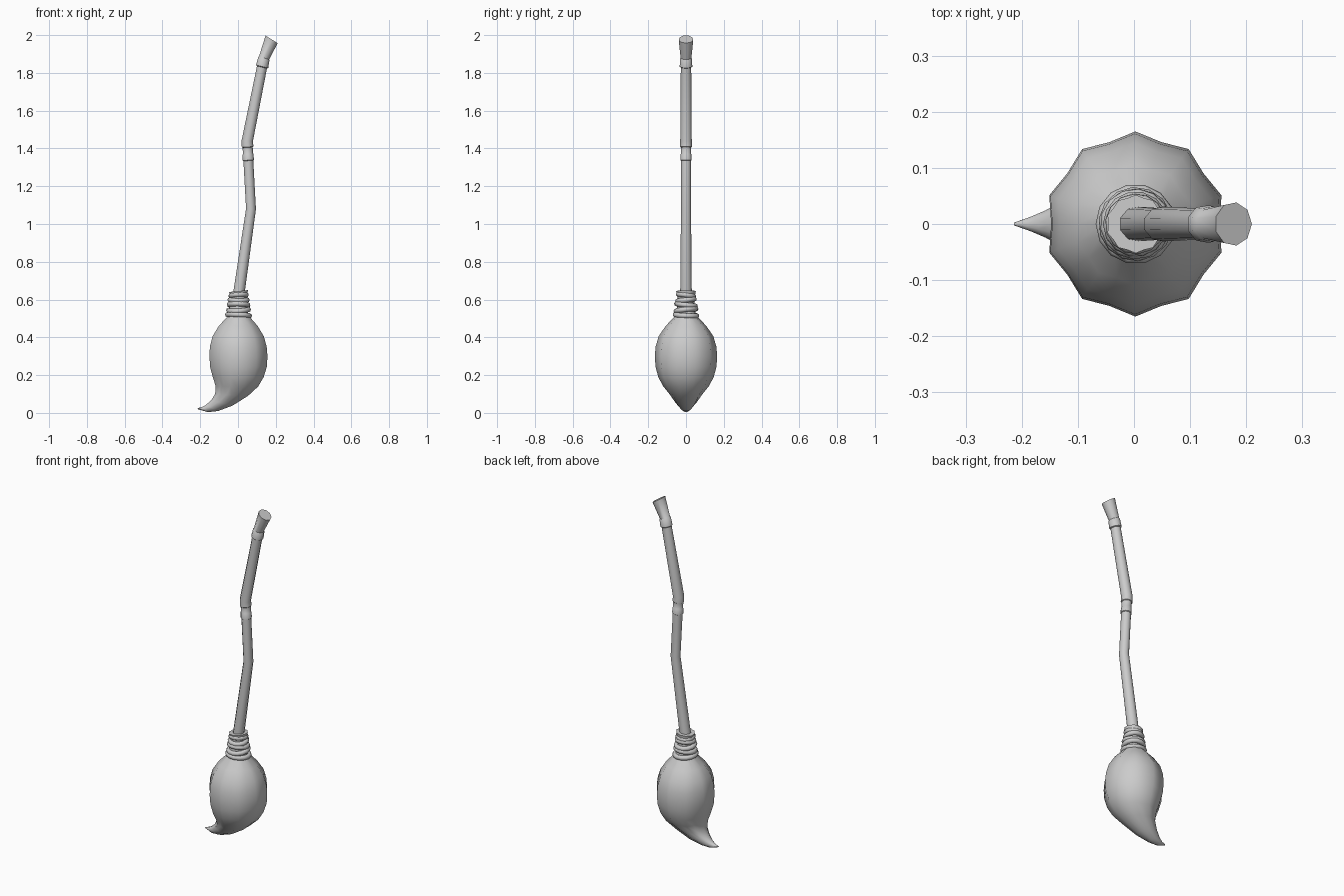
import bpy, bmesh, math
from mathutils import Vector, Matrix

if "Cube" in bpy.data.objects:
    bpy.data.objects.remove(bpy.data.objects["Cube"])


def loft(name, rings, angle):
    """Skin a list of equal-sized point rings and cap both ends."""
    bm = bmesh.new()
    loops = [[bm.verts.new(p) for p in ring] for ring in rings]
    n = len(loops[0])
    for a, b in zip(loops, loops[1:]):
        for i in range(n):
            j = (i + 1) % n
            bm.faces.new((a[i], a[j], b[j], b[i]))
    bm.faces.new(loops[0])
    bm.faces.new(loops[-1])
    bmesh.ops.recalc_face_normals(bm, faces=bm.faces)
    mesh = bpy.data.meshes.new(name)
    bm.to_mesh(mesh)
    bm.free()
    ob = bpy.data.objects.new(name, mesh)
    bpy.context.collection.objects.link(ob)
    bpy.ops.object.select_all(action='DESELECT')
    ob.select_set(True)
    bpy.context.view_layer.objects.active = ob
    bpy.ops.object.shade_smooth_by_angle(angle=math.radians(angle))
    return ob


def lobed_ring(xl, zl, xr, zr, hy, lobes=10, valley=0.93):
    """Ribbed, tilted section running from a left point to a right point."""
    mid = Vector(((xl + xr) / 2, 0, (zl + zr) / 2))
    half = Vector((xr - xl, 0, zr - zl)) / 2 / math.cos(math.pi / lobes)
    pts = []
    for i in range(lobes * 2):
        t = math.pi / 2 + math.pi * i / lobes
        k = valley if i % 2 else 1
        pts.append(mid + half * (math.cos(t) * k) + Vector((0, hy * math.sin(t) * k, 0)))
    return pts


# Bristle bundle: flared collar, ribbed belly, tip swept to the left
bundle = [
    (-0.047, 0.64, 0.053, 0.65, 0.052), (-0.038, 0.60, 0.042, 0.60, 0.043),
    (-0.05, 0.53, 0.052, 0.53, 0.05), (-0.06, 0.505, 0.065, 0.505, 0.065),
    (-0.102, 0.46, 0.104, 0.46, 0.108), (-0.135, 0.405, 0.137, 0.405, 0.145),
    (-0.149, 0.35, 0.152, 0.35, 0.161), (-0.151, 0.295, 0.156, 0.30, 0.165),
    (-0.147, 0.24, 0.153, 0.245, 0.161), (-0.132, 0.185, 0.136, 0.19, 0.146),
    (-0.118, 0.14, 0.107, 0.14, 0.12), (-0.121, 0.10, 0.053, 0.09, 0.084),
    (-0.142, 0.067, -0.03, 0.038, 0.055), (-0.17, 0.042, -0.105, 0.01, 0.03),
    (-0.19, 0.031, -0.16, 0.004, 0.016), (-0.214, 0.025, -0.211, 0.019, 0.003)]
loft("bristles", [lobed_ring(*b) for b in bundle], 60)

# Rope wraps: slightly tilted rings stacked around the neck
for k, (z, r, tilt) in enumerate([(0.517, 0.058, 3), (0.545, 0.053, -5), (0.572, 0.05, 5),
                                  (0.598, 0.045, -5), (0.622, 0.041, 6)]):
    bpy.ops.mesh.primitive_torus_add(major_segments=14, minor_segments=8, major_radius=r,
                                     minor_radius=0.0135, location=(0.003, 0, z),
                                     rotation=(math.radians(-tilt), math.radians(tilt), 0.3 * k))
    bpy.context.object.name = f"rope_wrap_{k + 1}"
    bpy.ops.object.shade_smooth_by_angle(angle=math.radians(60))

# Crooked handle: x, z, radius, tilt in degrees; steps in radius form the bands
stick = [
    (-0.006, 0.56, 0.031, 8), (0.006, 0.65, 0.031, 8), (0.068, 1.08, 0.027, 3),
    (0.054, 1.335, 0.027, -4), (0.054, 1.338, 0.031, -4), (0.052, 1.37, 0.029, -4),
    (0.052, 1.373, 0.027, -4), (0.050, 1.405, 0.028, -4), (0.050, 1.408, 0.032, -4),
    (0.048, 1.44, 0.031, 4), (0.126, 1.83, 0.028, 13), (0.127, 1.834, 0.034, 14),
    (0.136, 1.876, 0.032, 17), (0.137, 1.879, 0.029, 17), (0.177, 1.978, 0.039, 32)]
rings = []
for x, z, r, tilt in stick:
    rot = Matrix.Rotation(math.radians(tilt), 3, 'Y')
    rings.append([rot @ Vector((r * math.cos(t), r * math.sin(t), 0)) + Vector((x, 0, z))
                  for t in (2 * math.pi * i / 9 for i in range(9))])
loft("handle", rings, 45)
